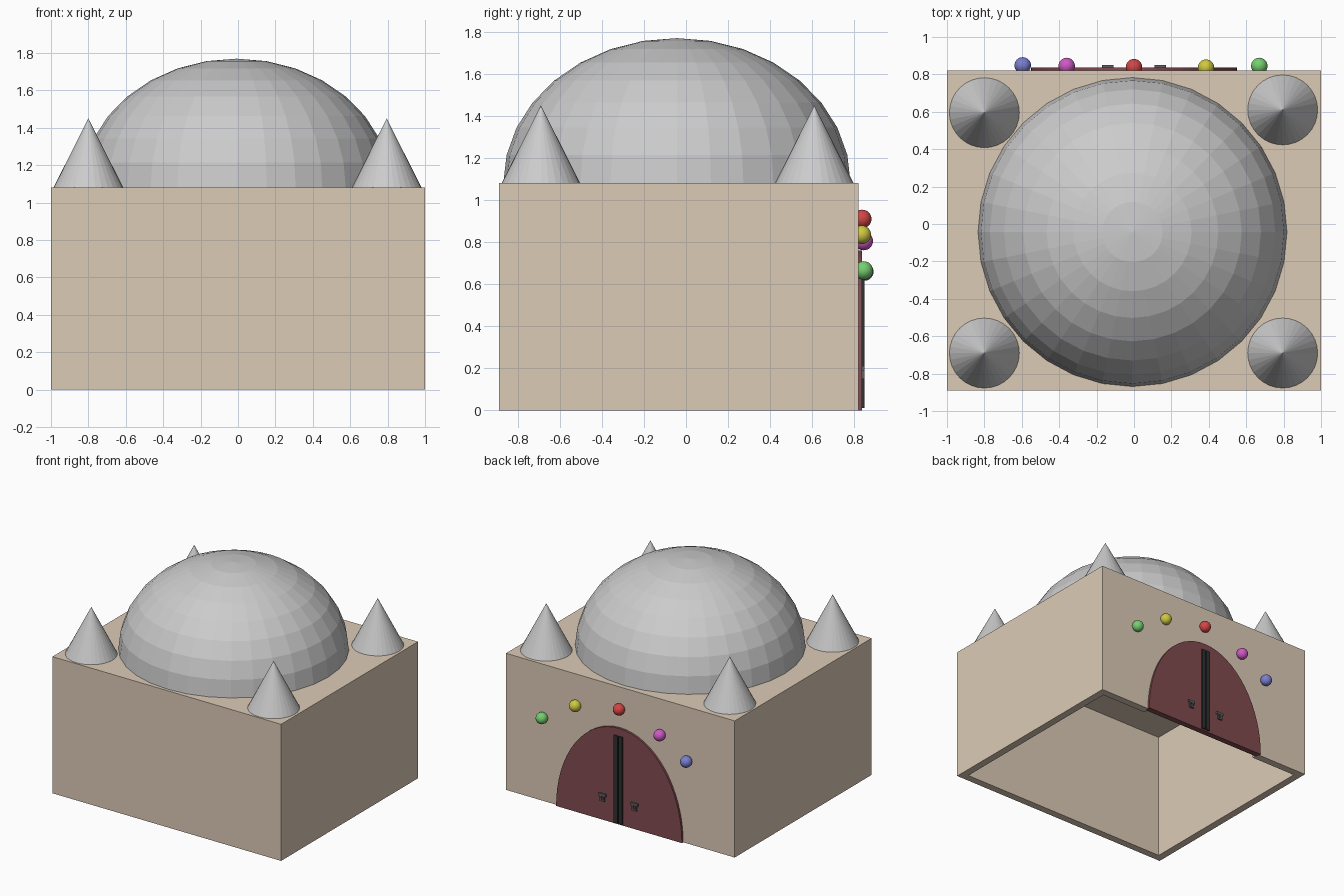
import bpy, bmesh
from math import pi, cos, sin
from mathutils import Matrix, Vector

if "Cube" in bpy.data.objects:
    bpy.data.objects.remove(bpy.data.objects["Cube"])

ROOF, BACK = 1.08, 0.82


def material(name, rgb):
    m = bpy.data.materials.new(name)
    m.diffuse_color = (*rgb, 1)
    m.use_nodes = True
    m.node_tree.nodes["Principled BSDF"].inputs["Base Color"].default_value = m.diffuse_color
    return m


def finish(name, bm, mat=None, smooth=False):
    bmesh.ops.recalc_face_normals(bm, faces=bm.faces[:])
    for f in bm.faces:
        f.smooth = smooth
    me = bpy.data.meshes.new(name)
    bm.to_mesh(me)
    bm.free()
    ob = bpy.data.objects.new(name, me)
    bpy.context.collection.objects.link(ob)
    if mat:
        me.materials.append(mat)
    return ob


def add_box(bm, lo, hi):
    lo, hi = Vector(lo), Vector(hi)
    m = Matrix.Translation((lo + hi) / 2) @ Matrix.Diagonal((*(hi - lo), 1))
    bmesh.ops.create_cube(bm, size=1, matrix=m)


def box(name, lo, hi, mat=None):
    bm = bmesh.new()
    add_box(bm, lo, hi)
    return finish(name, bm, mat)


def arch(name, half, height, y0, y1, mat=None, drop=0.0, n=32):
    # half-ellipse profile extruded along y
    bm = bmesh.new()
    pts = [(half * cos(pi * i / n), height * sin(pi * i / n)) for i in range(n + 1)]
    if drop:
        pts += [(-half, -drop), (half, -drop)]
    face = bm.faces.new([bm.verts.new((x, y0, z)) for x, z in pts])
    ext = bmesh.ops.extrude_face_region(bm, geom=[face])
    verts = [v for v in ext["geom"] if isinstance(v, bmesh.types.BMVert)]
    bmesh.ops.translate(bm, verts=verts, vec=(0, y1 - y0, 0))
    return finish(name, bm, mat)


def cut(ob, cutter):
    mod = ob.modifiers.new("cut", "BOOLEAN")
    mod.operation, mod.solver, mod.object = "DIFFERENCE", "EXACT", cutter
    bpy.context.view_layer.objects.active = ob
    bpy.ops.object.modifier_apply(modifier=mod.name)
    bpy.data.objects.remove(cutter)


sand = material("sand", (0.72, 0.60, 0.47))
maroon = material("maroon", (0.22, 0.07, 0.08))
black = material("black", (0.03, 0.03, 0.03))
iron = material("iron", (0.12, 0.12, 0.12))

# Hollow building, open underneath, with an arched doorway
walls = box("walls", (-1, -0.89, 0), (1, BACK, ROOF), sand)
cut(walls, box("room_cutter", (-0.94, -0.83, -0.2), (0.94, BACK - 0.06, ROOF - 0.05)))
cut(walls, arch("doorway_cutter", 0.535, 0.745, 0.7, 0.9, drop=0.1))

# Faceted, slightly flattened dome
bm = bmesh.new()
bmesh.ops.create_uvsphere(bm, u_segments=32, v_segments=16, radius=1)
bmesh.ops.bisect_plane(bm, geom=bm.verts[:] + bm.edges[:] + bm.faces[:], dist=1e-4,
                       plane_co=(0, 0, 0), plane_no=(0, 0, 1), clear_inner=True)
bmesh.ops.transform(bm, verts=bm.verts[:], matrix=Matrix.Translation((-0.008, -0.043, ROOF))
                    @ Matrix.Diagonal((0.826, 0.826, 0.69, 1)))
finish("dome", bm)

# Corner spires
for i, (x, y) in enumerate([(-0.80, 0.595), (0.795, 0.61), (-0.80, -0.69), (0.795, -0.69)]):
    bm = bmesh.new()
    bmesh.ops.create_cone(bm, cap_ends=True, segments=32, radius1=0.187, radius2=0, depth=0.37,
                          matrix=Matrix.Translation((x, y, ROOF + 0.185)))
    finish(f"spire_{i + 1}", bm)

# Double door, centre bars and handles
arch("door", 0.55, 0.76, 0.79, 0.837, maroon)
for side, s in (("left", -1), ("right", 1)):
    box(f"door_bar_{side}", (s * 0.021 - 0.016, 0.83, 0.012), (s * 0.021 + 0.016, 0.85, 0.70), black)
    x = s * 0.14
    bm = bmesh.new()
    add_box(bm, (x - 0.03, 0.83, 0.19), (x + 0.03, 0.85, 0.21))
    add_box(bm, (x - 0.02, 0.838, 0.15), (x - 0.008, 0.85, 0.19))
    add_box(bm, (x + 0.008, 0.838, 0.15), (x + 0.02, 0.85, 0.19))
    add_box(bm, (x - 0.02, 0.838, 0.15), (x + 0.02, 0.85, 0.162))
    finish(f"door_handle_{side}", bm, iron)

# Coloured balls arching over the door
balls = [("blue", (-0.595, 0.848, 0.66), (0.19, 0.21, 0.62)),
         ("magenta", (-0.36, 0.845, 0.805), (0.62, 0.10, 0.55)),
         ("red", (0, 0.838, 0.91), (0.65, 0.06, 0.06)),
         ("yellow", (0.385, 0.836, 0.835), (0.62, 0.58, 0.05)),
         ("green", (0.67, 0.845, 0.665), (0.18, 0.62, 0.16))]
for name, pos, rgb in balls:
    bm = bmesh.new()
    bmesh.ops.create_uvsphere(bm, u_segments=32, v_segments=16, radius=0.044,
                              matrix=Matrix.Translation(pos))
    finish(f"{name}_ball", bm, material(name, rgb), smooth=True)
